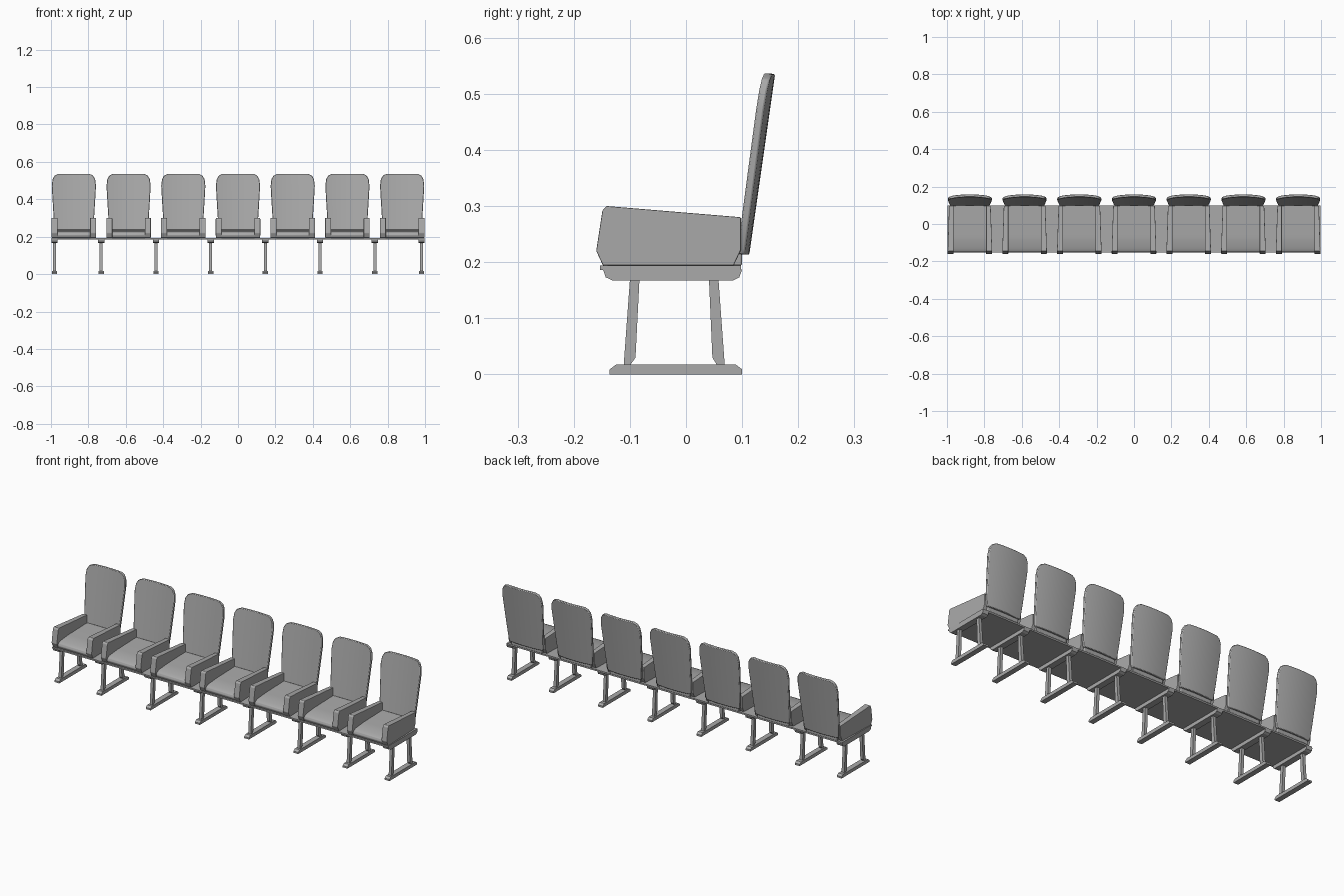
import bpy
import bmesh

cube = bpy.data.objects.get("Cube")
if cube:
    bpy.data.objects.remove(cube, do_unlink=True)

PITCH = 0.2925
SEATS = 7

grey = bpy.data.materials.new("plain grey")
grey.use_nodes = True
grey.diffuse_color = (0.4, 0.4, 0.4, 1)
grey.node_tree.nodes["Principled BSDF"].inputs["Base Color"].default_value = (0.4, 0.4, 0.4, 1)


def finish(name, bm, bevel=0.0, smooth=False):
    """Turn a bmesh into a named object with the shared material."""
    bmesh.ops.recalc_face_normals(bm, faces=bm.faces)
    mesh = bpy.data.meshes.new(name)
    bm.to_mesh(mesh)
    bm.free()
    mesh.materials.append(grey)
    obj = bpy.data.objects.new(name, mesh)
    bpy.context.collection.objects.link(obj)
    if bevel:
        mod = obj.modifiers.new("soft edges", "BEVEL")
        mod.width = bevel
        mod.segments = 2
        mod.limit_method = "ANGLE"
    if smooth:
        bpy.ops.object.select_all(action="DESELECT")
        obj.select_set(True)
        bpy.context.view_layer.objects.active = obj
        bpy.ops.object.shade_smooth_by_angle(angle=0.6)
    return obj


def extrude_profile(name, profile, x0, x1, taper=0.0, bevel=0.0, smooth=False):
    """Extrude a (y, z) side profile from x0 to x1; taper pulls the rear of x1 in."""
    bm = bmesh.new()
    near = [bm.verts.new((x0, y, z)) for y, z in profile]
    far = [bm.verts.new((x1 - taper * (y > 0), y, z)) for y, z in profile]
    bm.faces.new(near)
    bm.faces.new(far[::-1])
    for i in range(len(profile)):
        j = (i + 1) % len(profile)
        bm.faces.new((near[i], far[i], far[j], near[j]))
    return finish(name, bm, bevel, smooth)


def make_backrest():
    """Tilted shell, cupped forward at the sides, with a rounded top."""
    rows = [(0.213, 0.096), (0.222, 0.102), (0.3, 0.108), (0.4, 0.114), (0.47, 0.118),
            (0.505, 0.114), (0.525, 0.103), (0.535, 0.082)]
    cols = 10
    bm = bmesh.new()
    layers = []
    for depth in (0.0, 0.014):
        grid = []
        for z, half in rows:
            line = []
            for c in range(cols + 1):
                u = 2 * c / cols - 1
                x = u * half
                y = 0.113 + (z - 0.215) * 0.143 - 0.011 * (x / 0.118) ** 2 - depth
                line.append(bm.verts.new((x, y, z + depth * 0.14)))
            grid.append(line)
        layers.append(grid)
        for lo, hi in zip(grid, grid[1:]):
            for c in range(cols):
                bm.faces.new((lo[c], lo[c + 1], hi[c + 1], hi[c]))
    # Rim joining the rear and front surfaces
    rims = []
    for g in layers:
        rims.append(g[0] + [r[-1] for r in g[1:-1]] + g[-1][::-1] + [r[0] for r in g[-2:0:-1]])
    rear, front = rims
    for i in range(len(rear)):
        j = (i + 1) % len(rear)
        bm.faces.new((rear[i], rear[j], front[j], front[i]))
    return finish("backrest", bm, bevel=0.003, smooth=True)


def repeat(obj, positions):
    """Place the object at the first x position and linked copies at the rest."""
    obj.location.x = positions[0]
    for x in positions[1:]:
        twin = obj.copy()
        twin.location.x = x
        bpy.context.collection.objects.link(twin)


seat_x = [(i - (SEATS - 1) / 2) * PITCH for i in range(SEATS)]
leg_x = [-0.981] + [(i - 2.5) * PITCH for i in range(SEATS - 1)] + [0.981]

# Long plate under all the seats
plate = [(-0.153, 0.186), (0.098, 0.186), (0.098, 0.194), (-0.153, 0.194)]
extrude_profile("base_plate", plate, -0.998, 0.998)

# Seat cushion
cushion = [(-0.146, 0.194), (-0.152, 0.208), (-0.147, 0.22), (-0.13, 0.228),
           (-0.06, 0.234), (0.1, 0.238), (0.1, 0.194)]
repeat(extrude_profile("cushion", cushion, -0.092, 0.092, bevel=0.003, smooth=True), seat_x)

# Armrests, mirrored about each seat
arm = [(-0.148, 0.194), (-0.16, 0.22), (-0.149, 0.292), (-0.142, 0.3),
       (0.098, 0.28), (0.098, 0.222), (0.085, 0.194)]
for side, name in ((1, "left_armrest"), (-1, "right_armrest")):
    repeat(extrude_profile(name, arm, side * 0.087, side * 0.119,
                           taper=side * 0.008, bevel=0.002), seat_x)

repeat(make_backrest(), seat_x)

# Leg frames: bracket, two legs and a floor rail
bracket = [(-0.148, 0.187), (-0.143, 0.173), (-0.13, 0.167), (0.083, 0.167),
           (0.095, 0.173), (0.1, 0.187)]
front_leg = [(-0.1, 0.168), (-0.111, 0.017), (-0.099, 0.017), (-0.09, 0.03), (-0.083, 0.168)]
rear_leg = [(0.041, 0.168), (0.047, 0.03), (0.055, 0.017), (0.069, 0.017), (0.058, 0.168)]
rail = [(-0.136, 0), (0.1, 0), (0.1, 0.009), (0.088, 0.018), (-0.124, 0.018), (-0.136, 0.009)]
for name, profile, half in (("leg_bracket", bracket, 0.017), ("front_leg", front_leg, 0.008),
                            ("rear_leg", rear_leg, 0.008), ("floor_rail", rail, 0.014)):
    repeat(extrude_profile(name, profile, -half, half), leg_x)
